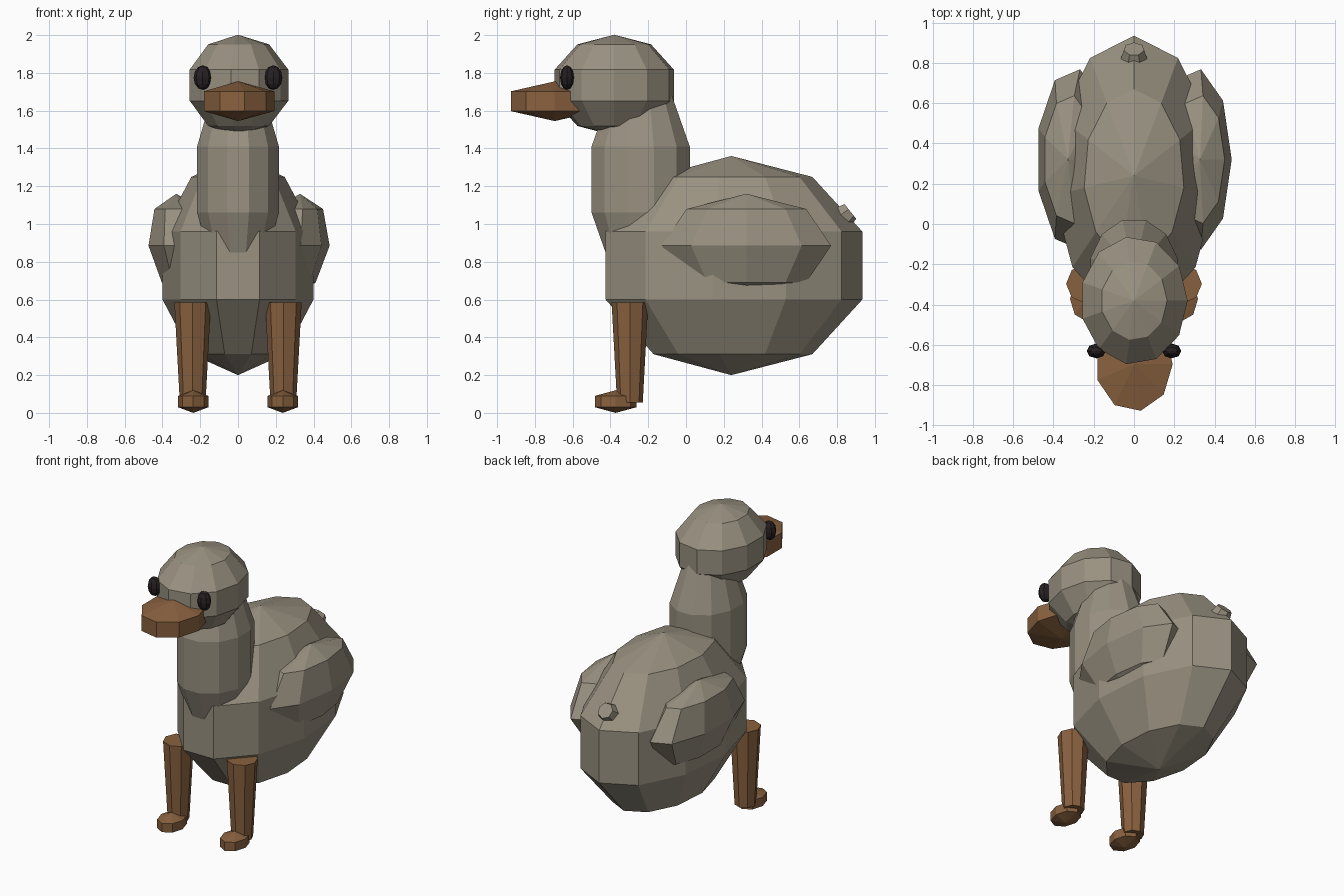
import bpy
import bmesh
from math import sin, cos, pi
from mathutils import Matrix, Vector

if "Cube" in bpy.data.objects:
    bpy.data.objects.remove(bpy.data.objects["Cube"], do_unlink=True)


def material(name, colour):
    mat = bpy.data.materials.new(name)
    mat.use_nodes = True
    mat.diffuse_color = (*colour, 1)
    bsdf = next(n for n in mat.node_tree.nodes if n.type == 'BSDF_PRINCIPLED')
    bsdf.inputs["Base Color"].default_value = (*colour, 1)
    bsdf.inputs["Roughness"].default_value = 0.8
    return mat


feathers = material("grey feathers", (0.32, 0.285, 0.22))
orange_brown = material("orange brown", (0.25, 0.12, 0.05))
black = material("eye black", (0.02, 0.014, 0.016))


def finish(bm, name, mat):
    bmesh.ops.recalc_face_normals(bm, faces=bm.faces)
    mesh = bpy.data.meshes.new(name)
    bm.to_mesh(mesh)
    bm.free()
    mesh.materials.append(mat)
    obj = bpy.data.objects.new(name, mesh)
    bpy.context.collection.objects.link(obj)
    return obj


def ellipsoid(name, mat, centre, radii, segments, bands, start=0.0, lean=0.0):
    """Faceted ball with its poles on z; lean shifts x with height."""
    bm = bmesh.new()

    def point(u, v):
        p = Vector((sin(v) * cos(u) * radii[0], sin(v) * sin(u) * radii[1], cos(v) * radii[2]))
        p.x += lean * p.z
        return bm.verts.new(p + Vector(centre))

    top, bottom = point(0, 0), point(0, pi)
    rings = [[point(start + 2 * pi * i / segments, pi * j / bands) for i in range(segments)]
             for j in range(1, bands)]
    for i in range(segments):
        k = (i + 1) % segments
        bm.faces.new((top, rings[0][i], rings[0][k]))
        bm.faces.new((bottom, rings[-1][k], rings[-1][i]))
        for a, b in zip(rings, rings[1:]):
            bm.faces.new((a[i], b[i], b[k], a[k]))
    return finish(bm, name, mat)


def taper(name, mat, centre, r_low, r_high, height, sides, tilt=0.0):
    """Tapered prism, tilted about x."""
    bm = bmesh.new()
    place = Matrix.Translation(centre) @ Matrix.Rotation(tilt, 4, 'X')
    bmesh.ops.create_cone(bm, cap_ends=True, segments=sides, radius1=r_low,
                          radius2=r_high, depth=height, matrix=place)
    return finish(bm, name, mat)


# Body, neck and head
ellipsoid("body", feathers, (0, 0.24, 0.78), (0.425, 0.73, 0.58), 11, 5, start=pi / 2)
ellipsoid("neck", feathers, (0, -0.24, 1.235), (0.236, 0.283, 0.566), 12, 5, start=pi / 12)
ellipsoid("head", feathers, (0, -0.38, 1.735), (0.28, 0.335, 0.267), 11, 5)

# Beak and tail nub
ellipsoid("beak", orange_brown, (0, -0.695, 1.65), (0.222, 0.272, 0.105), 9, 3)
taper("tail_nub", feathers, (0, 0.845, 1.05), 0.07, 0.052, 0.06, 7, tilt=-0.9)

# Paired parts
for side, s in (("left", 1), ("right", -1)):
    ellipsoid(side + "_wing", feathers, (s * 0.3, 0.32, 0.885), (0.185, 0.455, 0.275),
              9, 4, lean=s * 0.1)
    ellipsoid(side + "_eye", black, (s * 0.187, -0.63, 1.775), (0.048, 0.037, 0.065), 8, 6)
    taper(side + "_leg", orange_brown, (s * 0.24, -0.297, 0.32), 0.068, 0.097, 0.53, 8)
    ellipsoid(side + "_foot", orange_brown, (s * 0.237, -0.372, 0.06), (0.093, 0.127, 0.06), 8, 3)
